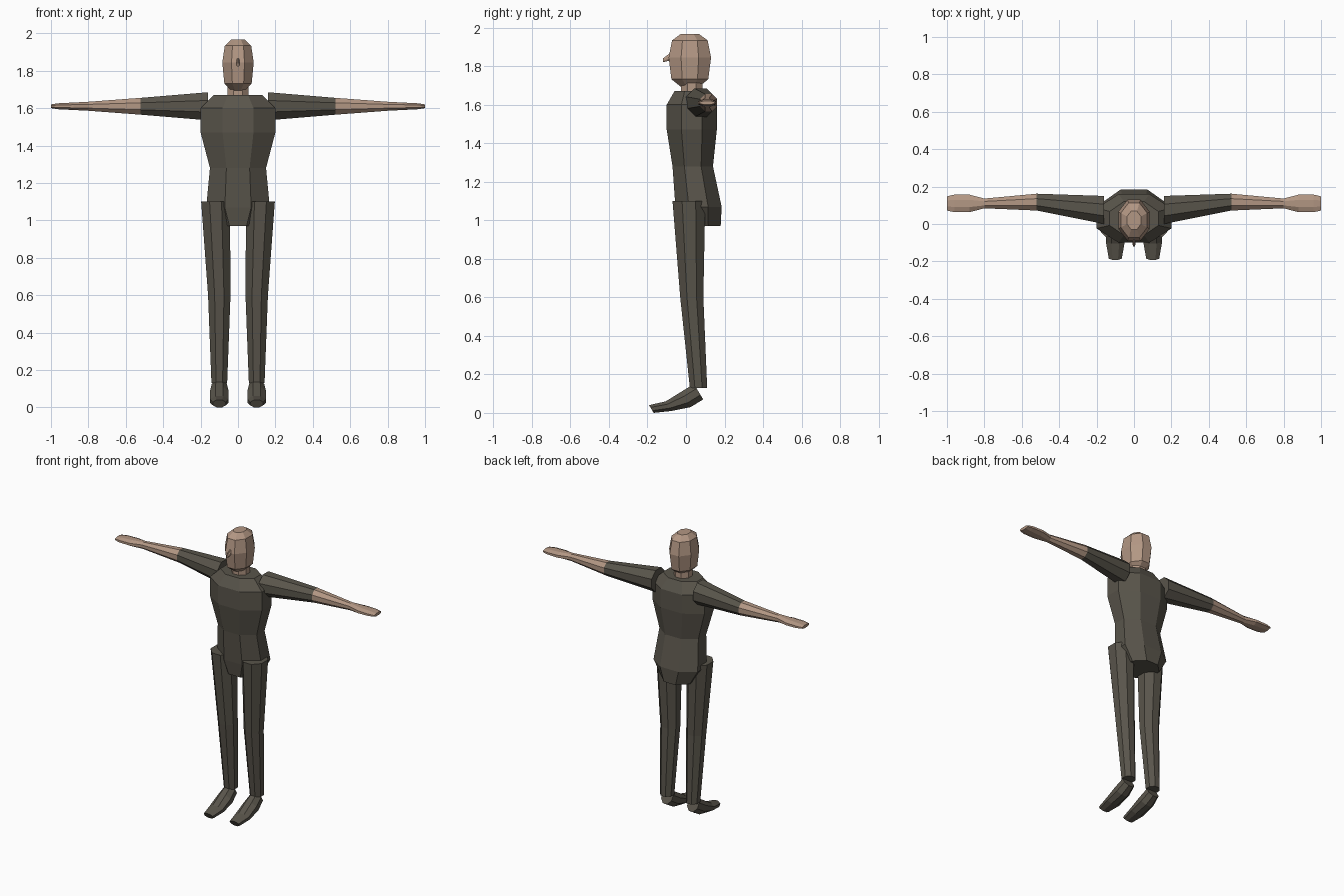
import bpy, bmesh, math
from mathutils import Vector

default = bpy.data.objects.get("Cube")
if default:
    bpy.data.objects.remove(default, do_unlink=True)


def material(name, *rgb):
    mat = bpy.data.materials.new(name)
    mat.use_nodes = True
    mat.diffuse_color = (*rgb, 1)
    shader = mat.node_tree.nodes["Principled BSDF"]
    shader.inputs["Base Color"].default_value = (*rgb, 1)
    return mat


cloth = material("dark cloth", .1, .09, .07)
skin = material("skin", .45, .31, .23)

SIDES = 8
STEP = 2 * math.pi / SIDES
CORNER = 1 / math.cos(STEP / 2)  # puts the flats, not the corners, at the half sizes
AXES = {"x": Vector((1, 0, 0)), "y": Vector((0, 1, 0)), "z": Vector((0, 0, 1))}


def loft(name, mat, axes, rings, middle=0, lean=0, mirror=False):
    """Join octagonal rings. Axes names the length, width and depth directions.
    Ring: position, half width, half depth, depth centre, optional sideways shift."""
    along, across, deep = (AXES[letter] for letter in axes)
    bm = bmesh.new()
    loops = []
    for position, half_width, half_depth, centre, *shift in rings:
        loop = []
        for corner in range(SIDES):
            angle = STEP * (corner + .5)
            width = half_width * CORNER * math.cos(angle)
            depth = half_depth * CORNER * math.sin(angle)
            point = along * (position + lean * depth)
            point += across * (middle + sum(shift) + width)
            point += deep * (centre + depth)
            loop.append(bm.verts.new(point))
        loops.append(loop)
    for lower, upper in zip(loops, loops[1:]):
        for corner in range(SIDES):
            previous = corner - 1
            bm.faces.new((lower[previous], lower[corner], upper[corner], upper[previous]))
    bm.faces.new(loops[0])
    bm.faces.new(loops[-1])
    bmesh.ops.recalc_face_normals(bm, faces=bm.faces)

    mesh = bpy.data.meshes.new(name)
    bm.to_mesh(mesh)
    bm.free()
    mesh.materials.append(mat)
    obj = bpy.data.objects.new(name, mesh)
    bpy.context.collection.objects.link(obj)
    if mirror:
        obj.modifiers.new("Mirror", "MIRROR").use_mirror_merge = False


# Torso, from the seat up through waist, chest and shoulders to the collar
seat = (.97, .11, .11, .07)
hips = (1.07, .17, .12, .065)
waist = (1.28, .15, .105, .035)
chest = (1.47, .2, .13, .03)
shoulders = (1.6, .2, .13, .03)
collar = (1.67, .13, .09, .03)
loft("torso", cloth, "zxy", [seat, hips, waist, chest, shoulders, collar])

# Neck
loft("neck", skin, "zxy", [(height, .055, .055, .03) for height in (1.64, 1.74)])

# Head, a rounded barrel whose rings narrow towards the chin and crown
head_rings = []
for level in (-.97, -.7, .1, .74, .97):
    swell = (1 - abs(level) ** 3) ** (1 / 3)
    head_rings.append((1.83 + .14 * level, .084 * swell, .11 * swell, .02))
loft("head", skin, "zxy", head_rings)

# Nose
bridge = (-.08, .01, .02, 1.85)
tip = (-.12, .006, .01, 1.83)
loft("nose", skin, "yxz", [bridge, tip])

# Arms: sleeve, bare forearm and hand on both sides
arm_height = 1.61
shoulder = (.16, .075, .075, .075)
elbow = (.52, .045, .045, .117)
wrist = (.8, .024, .026, .11)
palm = (.88, .02, .047, .11)
knuckles = (.96, .016, .047, .11)
fingertips = (1, .01, .038, .11)
arm_parts = {
    "sleeve": (cloth, [shoulder, elbow]),
    "forearm": (skin, [elbow, wrist]),
    "hand": (skin, [wrist, palm, knuckles, fingertips]),
}
for name, (mat, rings) in arm_parts.items():
    loft(name, mat, "xzy", rings, middle=arm_height, mirror=True)

# Trouser legs, split at the knee
leg_offset = .1
leg_top = (1.1, .077, .085, .015, .02)
knee = (.6, .06, .06, .03)
ankle = (.13, .042, .045, .065)
loft("thigh", cloth, "zxy", [leg_top, knee], middle=leg_offset, mirror=True)
loft("shin", cloth, "zxy", [knee, ankle], middle=leg_offset, mirror=True)

# Shoes, with sections leaning forward over the instep
heel = (.065, .04, .04, .11)
instep = (0, .05, .04, .07)
ball = (-.09, .05, .025, .035)
toe = (-.18, .035, .02, .02)
loft("shoe", cloth, "yxz", [heel, instep, ball, toe],
     middle=leg_offset, lean=-.6, mirror=True)
